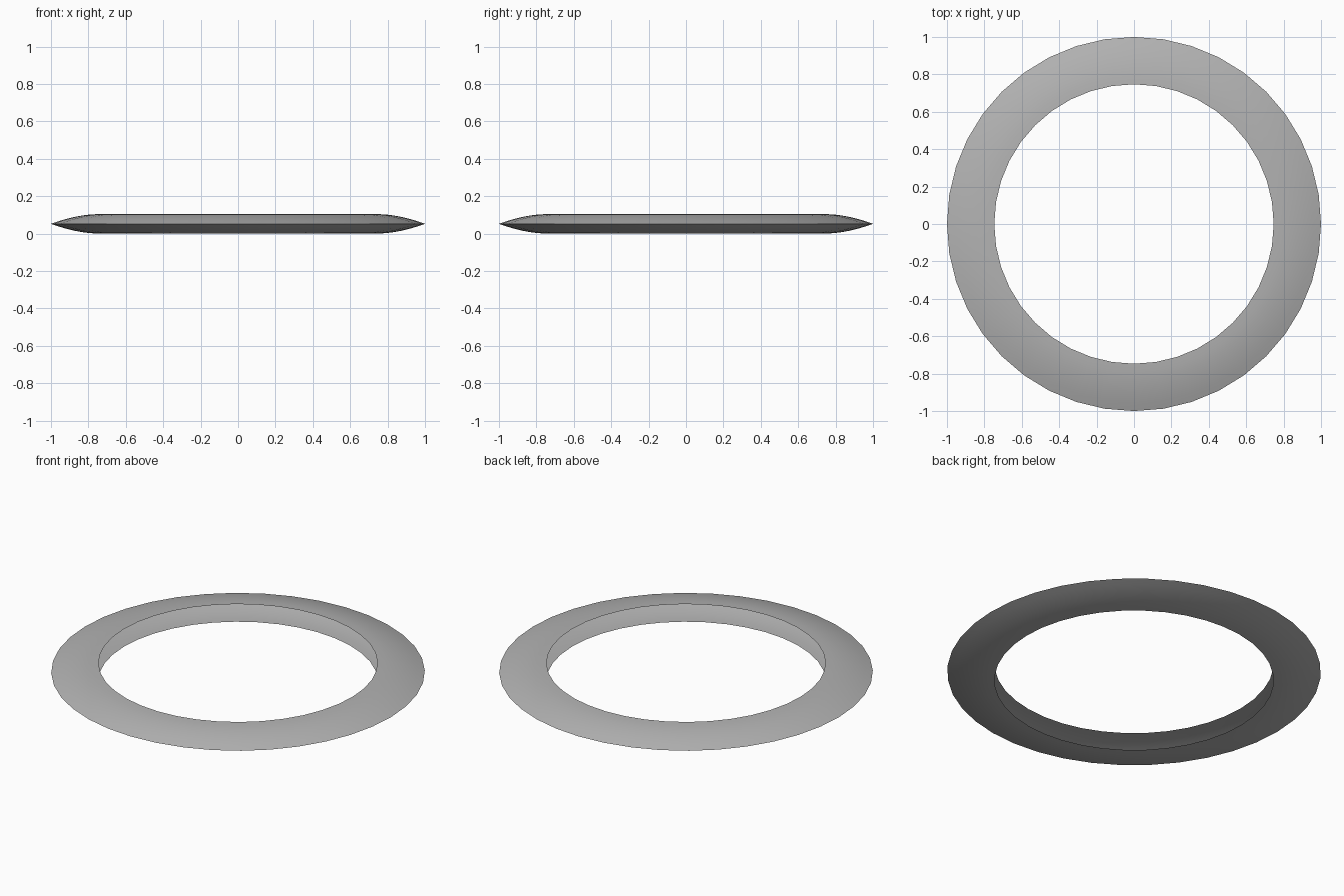
import bpy, bmesh, math

if "Cube" in bpy.data.objects:
    bpy.data.objects.remove(bpy.data.objects["Cube"])

INNER, OUTER, HEIGHT = 0.747, 1.0, 0.104
SEGMENTS, STEPS = 40, 6

# Open lens cross-section: two curved skins meeting at a sharp outer rim
mid = HEIGHT / 2
upper = []
for i in range(STEPS + 1):
    t = i / STEPS
    upper.append((INNER + (OUTER - INNER) * t, mid * (1 - t ** 1.8)))
profile = [(r, mid + h) for r, h in upper] + [(r, mid - h) for r, h in reversed(upper[:-1])]

# Revolve the open profile around z (hollow towards the hole)
bm = bmesh.new()
rings = []
for s in range(SEGMENTS):
    a = 2 * math.pi * s / SEGMENTS
    rings.append([bm.verts.new((r * math.cos(a), r * math.sin(a), z)) for r, z in profile])
for s in range(SEGMENTS):
    a, b = rings[s], rings[(s + 1) % SEGMENTS]
    for i in range(len(profile) - 1):
        bm.faces.new((a[i], a[i + 1], b[i + 1], b[i]))

mesh = bpy.data.meshes.new("flying_ring")
bm.to_mesh(mesh)
bm.free()
ring = bpy.data.objects.new("flying_ring", mesh)
bpy.context.collection.objects.link(ring)

# Mid grey
mat = bpy.data.materials.new("mid_grey")
mat.diffuse_color = (0.45, 0.45, 0.45, 1)
mat.use_nodes = True
mat.node_tree.nodes["Principled BSDF"].inputs["Base Color"].default_value = mat.diffuse_color
mesh.materials.append(mat)

# Smooth faces, sharp rim
bpy.context.view_layer.objects.active = ring
ring.select_set(True)
bpy.ops.object.shade_smooth_by_angle(angle=math.radians(30))
